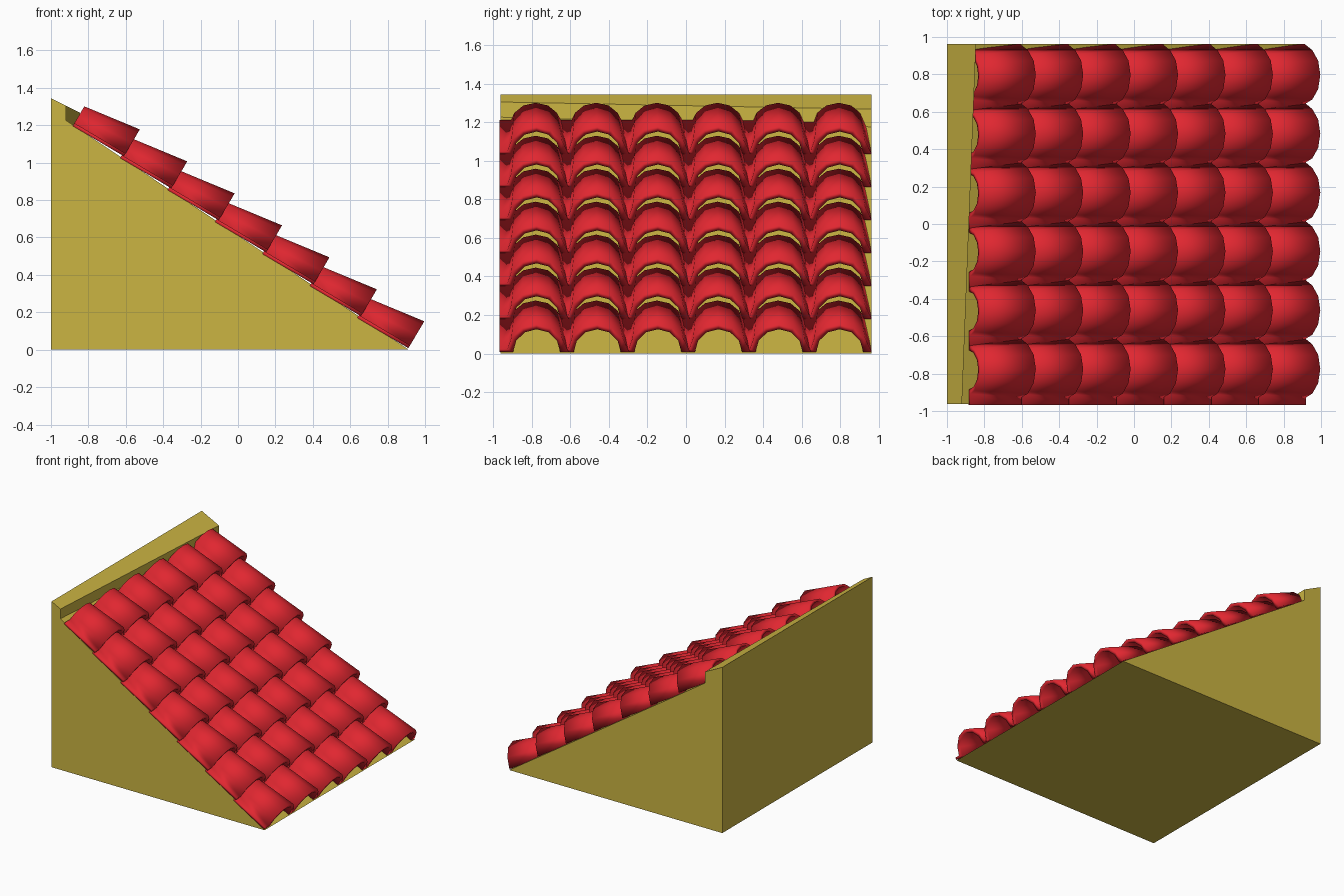
import bpy
import bmesh
from math import cos, sin, pi, radians

if "Cube" in bpy.data.objects:
    bpy.data.objects.remove(bpy.data.objects["Cube"], do_unlink=True)


def make_material(name, colour):
    mat = bpy.data.materials.new(name)
    mat.use_nodes = True
    mat.diffuse_color = colour
    mat.node_tree.nodes["Principled BSDF"].inputs["Base Color"].default_value = colour
    return mat


def loft(name, rings, mat, smooth=False):
    """Join two matching closed rings into a capped solid."""
    bm = bmesh.new()
    a, b = [[bm.verts.new(p) for p in ring] for ring in rings]
    n = len(a)
    for i in range(n):
        j = (i + 1) % n
        bm.faces.new((a[i], a[j], b[j], b[i]))
    # cap quads pair each outer point with its inner partner
    for ring in (a, b):
        if smooth:
            for i in range(n // 2 - 1):
                bm.faces.new((ring[i], ring[i + 1], ring[n - 2 - i], ring[n - 1 - i]))
        else:
            bm.faces.new(ring)
    bmesh.ops.recalc_face_normals(bm, faces=bm.faces)
    for f in bm.faces:
        f.smooth = smooth
    mesh = bpy.data.meshes.new(name)
    bm.to_mesh(mesh)
    bm.free()
    mesh.materials.append(mat)
    obj = bpy.data.objects.new(name, mesh)
    bpy.context.collection.objects.link(obj)
    return obj


yellow = make_material("ochre yellow", (0.60, 0.46, 0.055, 1))
red = make_material("tile red", (0.75, 0.02, 0.03, 1))

# Roof base: wedge with a slightly skewed ridge lip
EAVE, SLOPE = 0.913, 0.669


def wedge_ring(y, lip):
    profile = [(-1, 0), (EAVE, 0), (lip, (EAVE - lip) * SLOPE),
               (lip, 1.345 - 0.5 * (lip + 1)), (-1, 1.345)]
    return [(x, y, z) for x, z in profile]


loft("roof_base", [wedge_ring(-0.963, -0.92), wedge_ring(0.963, -0.845)], yellow)

# Roof tile: tapered barrel with a flat gutter flange on one side
PITCH = radians(30.6)
SEGMENTS = 6


def tile_ring(along, centre, half, height, thick, foot):
    angles = [pi - pi * i / SEGMENTS for i in range(SEGMENTS + 1)]
    outer = [(centre + half * cos(t), height * sin(t)) for t in angles]
    inner = [(centre + (half - thick) * cos(t), (height - thick) * sin(t))
             for t in reversed(angles)]
    outer[0] = (outer[0][0], 0.018)
    outer[-1] = (outer[-1][0] + foot, 0)
    section = [(-0.968, 0.018)] + outer + inner + [(-0.968, 0)]
    return [(0.911 - along * cos(PITCH) + w * sin(PITCH), y,
             0.008 + along * sin(PITCH) + w * cos(PITCH)) for y, w in section]


tiles = loft("roof_tiles", [tile_ring(0, -0.775, 0.152, 0.167, 0.03, 0.014),
                            tile_ring(0.318, -0.78, 0.128, 0.122, 0.022, 0.01)],
             red, smooth=True)

# Repeat the tile across the roof and up the slope
for label, count, step in (("columns", 6, (0, 0.3145, 0)),
                           ("rows", 7, (-0.2535, 0, 0.171))):
    array = tiles.modifiers.new(label, "ARRAY")
    array.count = count
    array.use_relative_offset = False
    array.use_constant_offset = True
    array.constant_offset_displace = step
